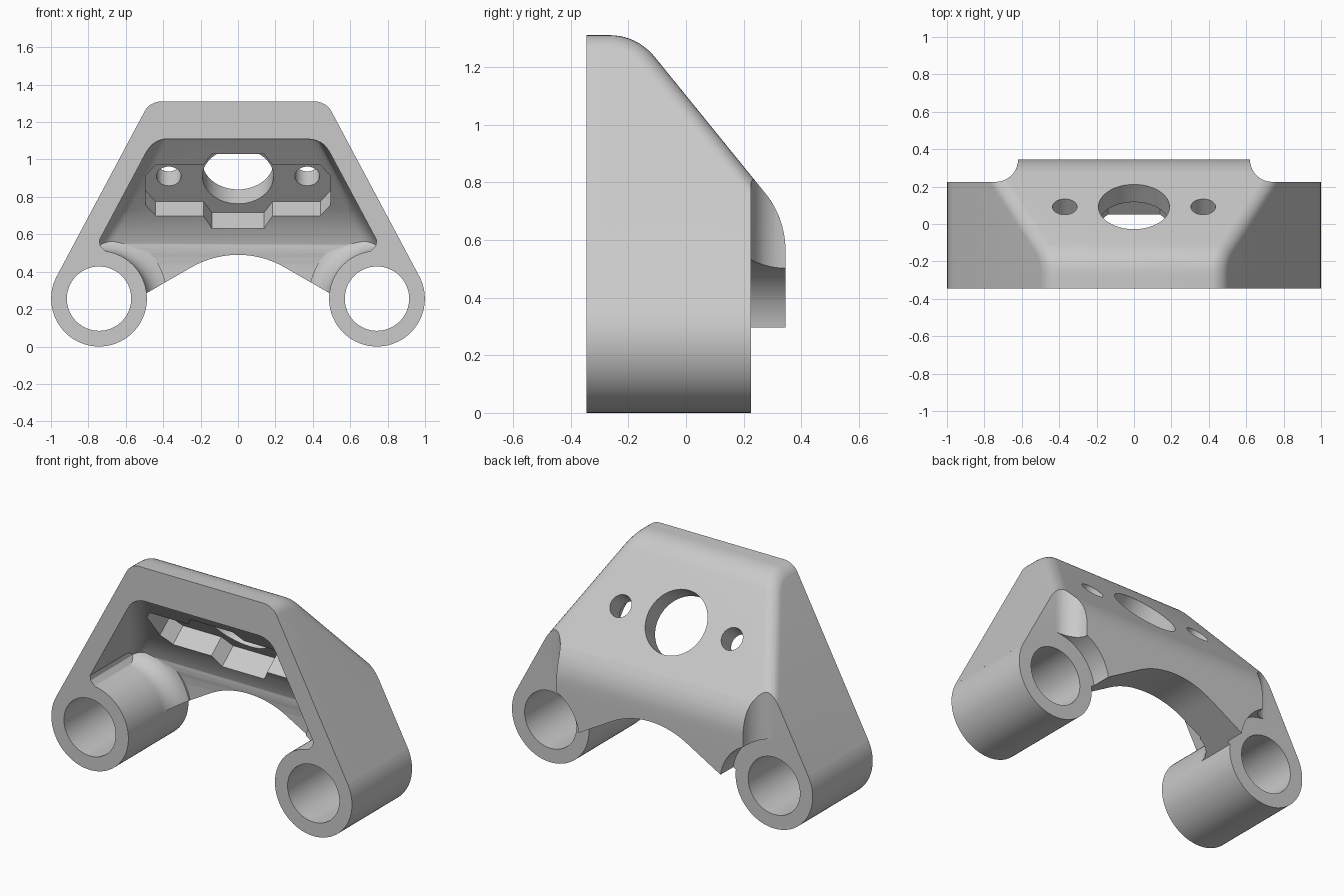
import bpy, bmesh, math
from mathutils import Matrix, Vector

cube = bpy.data.objects.get("Cube")
if cube:
    bpy.data.objects.remove(cube)

FRONT, BACK, TUBE_BACK = -0.345, 0.345, 0.225
TUBE_X, TUBE_Z, TUBE_R = 0.743, 0.256, 0.256
UPRIGHT = Matrix.Rotation(math.pi / 2, 4, 'X')       # outlines drawn in x, z
FLAT = Matrix.Identity(4)                            # outlines drawn in x, y
SLOPE = Matrix.Translation((0, -0.096, 0.835)) @ Matrix.Rotation(math.atan2(0.776, -0.63), 4, 'X')

grey = bpy.data.materials.new("plain_grey")
grey.use_nodes = True
grey.diffuse_color = (0.59, 0.59, 0.59, 1)
grey.node_tree.nodes["Principled BSDF"].inputs["Base Color"].default_value = (0.59, 0.59, 0.59, 1)


def face_outward(bm):
    bm.normal_update()
    bmesh.ops.recalc_face_normals(bm, faces=bm.faces)
    bm.normal_update()
    if bm.calc_volume(signed=True) < 0:
        bmesh.ops.reverse_faces(bm, faces=bm.faces)
        bm.normal_update()


def loft(name, rings, bevel=0.0, keep=None):
    """Skin a stack of rings, cap both ends, optionally round chosen cap edges."""
    bm = bmesh.new()
    rows = [[bm.verts.new(p) for p in ring] for ring in rings]
    for a, b in zip(rows, rows[1:]):
        for i in range(len(a)):
            j = (i + 1) % len(a)
            bm.faces.new((a[i], a[j], b[j], b[i]))
    caps = [bm.faces.new(rows[0][::-1]), bm.faces.new(rows[-1])]
    face_outward(bm)
    if bevel:
        edges = [e for f in caps for e in f.edges if keep(e)]
        bmesh.ops.bevel(bm, geom=edges, offset=bevel, segments=6, profile=0.5, affect='EDGES')
        face_outward(bm)
    mesh = bpy.data.meshes.new(name)
    bm.to_mesh(mesh)
    bm.free()
    mesh.materials.append(grey)
    ob = bpy.data.objects.new(name, mesh)
    bpy.context.collection.objects.link(ob)
    return ob


def prism(name, outline, low, high, frame):
    return loft(name, [[frame @ Vector((x, y, h)) for x, y in outline] for h in (low, high)])


def circle(x, y, r, n=80):
    return [(x + r * math.cos(math.tau * i / n), y + r * math.sin(math.tau * i / n)) for i in range(n)]


def combine(target, tool, operation):
    mod = target.modifiers.new(tool.name, 'BOOLEAN')
    mod.operation, mod.solver, mod.object = operation, 'EXACT', tool
    bpy.context.view_layer.objects.active = target
    bpy.ops.object.modifier_apply(modifier=mod.name)
    bpy.data.objects.remove(tool)


def rounded(path, trims, steps=10):
    """Replace path corners by smooth bends; trim is the tangent length."""
    out = []
    for i, (p, t) in enumerate(zip(path, trims)):
        p = Vector(p)
        if not t:
            out.append(p)
            continue
        a = p + (Vector(path[i - 1]) - p).normalized() * t
        b = p + (Vector(path[i + 1]) - p).normalized() * t
        for k in range(steps + 1):
            s = k / steps
            out.append(a * (1 - s) ** 2 + p * 2 * s * (1 - s) + b * s * s)
    return out


def tapered(name, path, inset, bevel):
    """Side profile stretched between the two leaning side planes."""
    def half(z):
        return 0.969 - (z - 0.376) * 0.533 - inset
    front = min(p.x for p in path) + 1e-4
    base = min(p.y for p in path) + 1e-4

    def keep(e):
        return not (all(v.co.y < front for v in e.verts) or all(v.co.z < base for v in e.verts))
    rings = [[(s * half(p.y), p.x, p.y) for p in path] for s in (-1, 1)]
    return loft(name, rings, bevel, keep)


# Outer housing
body = tapered("bracket_body", rounded(
    [(FRONT, 0), (FRONT, 1.31), (-0.17, 1.31), (BACK, 0.676), (BACK, 0)],
    [0, 0, 0.1, 0.115, 0]), 0, 0.055)

# Hollow, keeping a fillet collar and a corner web around each tube
cavity = tapered("cavity", rounded(
    [(-0.6, -0.1), (-0.6, 1.11), (-0.32, 1.11), (0.1, 0.594), (0.1, -0.1)],
    [0, 0, 0, 0.19, 0]), 0.125, 0.07)
for side in (-1, 1):
    bend, start = 0.11, -0.02
    stations = [(start + bend * math.sin(a), TUBE_R + bend * (1 - math.cos(a)))
                for a in [math.pi / 2 * i / 8 for i in range(9)]]
    stations.append((0.25, TUBE_R + bend))
    collar = loft("collar", [[UPRIGHT @ Vector((x, z, -y)) for x, z in circle(side * TUBE_X, TUBE_Z, r)]
                             for y, r in stations])
    combine(cavity, collar, 'DIFFERENCE')
    web = prism("web", [(side * x, z) for x, z in
                        [(0.68, 0.49), (0.715, 0.515), (0.737, 0.54), (0.745, 0.585), (0.95, 0.5), (0.743, 0.35)]],
                -0.3, 0.8, UPRIGHT)
    combine(cavity, web, 'DIFFERENCE')
combine(body, cavity, 'DIFFERENCE')

# Arched underside
arch = [(0.5 * math.sin(a), 0.5 * math.cos(a) - 0.01) for a in
        [math.radians(-30 + 60 * i / 24) for i in range(25)]]
right = [(0.743, 0.139), (0.966, 0.37), (1.4, 0.37), (1.4, -0.3)]
left = [(-x, z) for x, z in reversed(right)]
combine(body, prism("underside", left + arch + right, -0.8, 0.8, UPRIGHT), 'DIFFERENCE')

# Rear clearance pockets and mounting tubes
for side in (-1, 1):
    combine(body, prism("rear_round_pocket", circle(side * TUBE_X, TUBE_Z, 0.275),
                        -0.6, -TUBE_BACK, UPRIGHT), 'DIFFERENCE')
    scoop = [(0.62 + 0.12 * (1 - math.cos(a)), TUBE_BACK + 0.12 * (1 - math.sin(a)))
             for a in [math.pi / 2 * i / 10 for i in range(11)]]
    scoop += [(1.3, TUBE_BACK), (1.3, 0.6), (0.62, 0.6)]
    combine(body, prism("rear_scoop", [(side * x, y) for x, y in scoop], 0.4, 1.2, FLAT), 'DIFFERENCE')
for side in (-1, 1):
    combine(body, prism("tube", circle(side * TUBE_X, TUBE_Z, TUBE_R),
                        -TUBE_BACK, -FRONT, UPRIGHT), 'UNION')
    combine(body, prism("bore", circle(side * TUBE_X, TUBE_Z, 0.172), -0.8, 0.8, UPRIGHT), 'DIFFERENCE')

# Stepped recess on the inner sloping wall
quarter = [(0.495, 0.1), (0.44, 0.174), (0.185, 0.174), (0.14, 0.25)]
half = quarter + [(-x, y) for x, y in reversed(quarter)]
recess = half + [(-x, -y) for x, y in half]
combine(body, prism("recess", recess, -0.12, 0.12, SLOPE), 'DIFFERENCE')

# Central opening and two bolt holes through the slope
for x, r in ((0, 0.19), (-0.37, 0.066), (0.37, 0.066)):
    combine(body, prism("slope_hole", circle(x, 0, r, 64), -0.6, 0.12, SLOPE), 'DIFFERENCE')

bpy.ops.object.select_all(action='DESELECT')
body.select_set(True)
bpy.context.view_layer.objects.active = body
bpy.ops.object.shade_smooth_by_angle(angle=math.radians(30))
